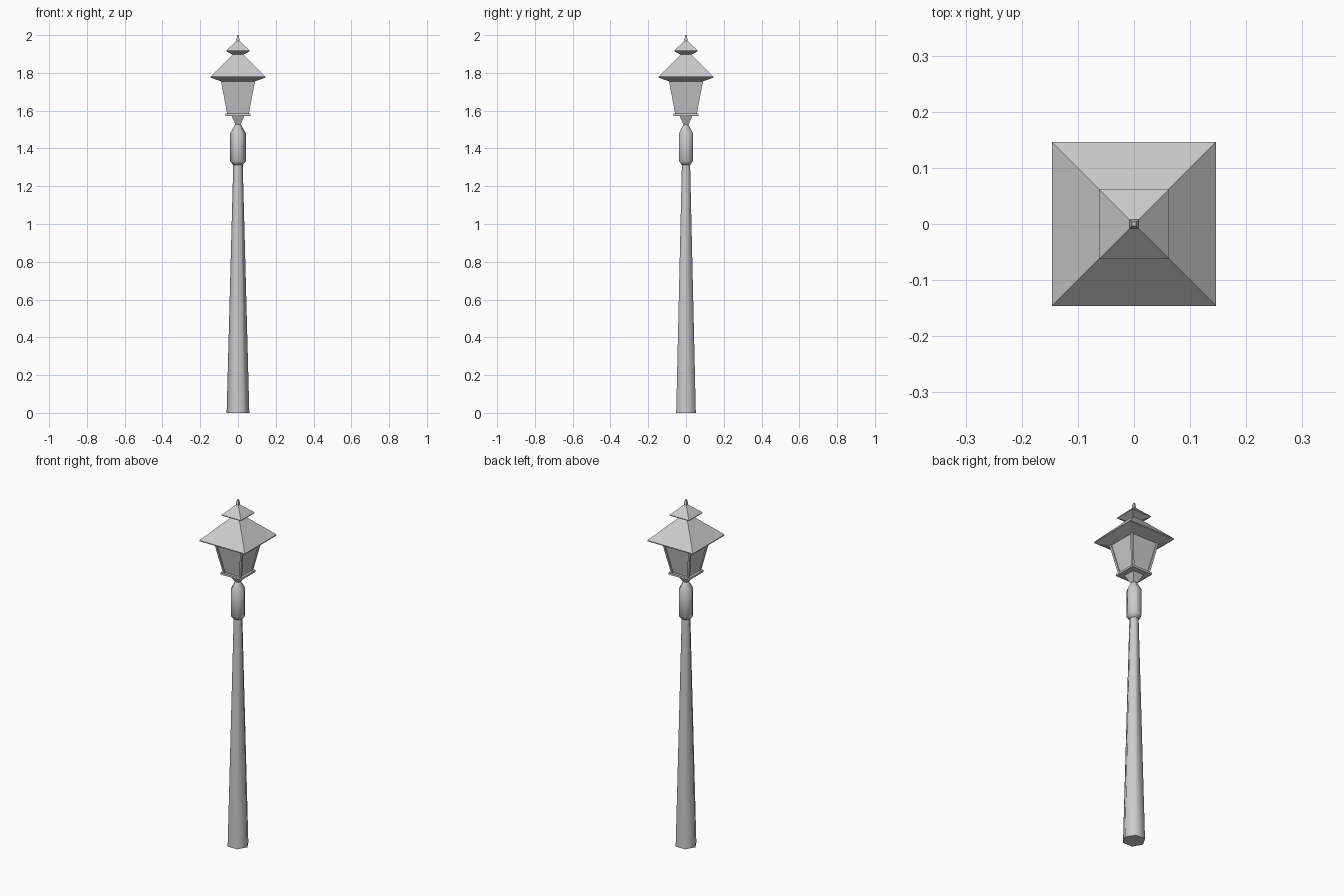
import bpy, bmesh, math
from mathutils import Vector

if "Cube" in bpy.data.objects:
    bpy.data.objects.remove(bpy.data.objects["Cube"])


def finish(name, bm):
    bmesh.ops.recalc_face_normals(bm, faces=bm.faces)
    me = bpy.data.meshes.new(name)
    bm.to_mesh(me)
    bm.free()
    ob = bpy.data.objects.new(name, me)
    bpy.context.collection.objects.link(ob)
    return ob


def loft(name, sides, profile, smooth=False):
    """Stack of capped polygon rings; for 4 sides r is the half width."""
    bm = bmesh.new()
    turn = math.pi / 4 if sides == 4 else 0
    k = math.sqrt(2) if sides == 4 else 1
    rings = []
    for r, z in profile:
        rings.append([bm.verts.new((k * r * math.cos(turn + i * math.tau / sides),
                                    k * r * math.sin(turn + i * math.tau / sides), z))
                      for i in range(sides)])
    for a, b in zip(rings, rings[1:]):
        for i in range(sides):
            j = (i + 1) % sides
            bm.faces.new((a[i], a[j], b[j], b[i]))
    bm.faces.new(rings[0])
    bm.faces.new(rings[-1])
    ob = finish(name, bm)
    if smooth:
        bpy.context.view_layer.objects.active = ob
        ob.select_set(True)
        bpy.ops.object.shade_smooth_by_angle(angle=math.radians(62))
        ob.select_set(False)
    return ob


# Hexagonal tapered post, collar and neck
loft("post", 6, [(0.06, 0), (0.025, 1.32)], True)
loft("collar", 6, [(0.025, 1.312), (0.042, 1.333), (0.042, 1.48), (0.015, 1.527)], True)

# Lantern foot and base plate
loft("lantern_foot", 4, [(0.012, 1.525), (0.036, 1.575)])
loft("base_plate", 4, [(0.066, 1.573), (0.066, 1.584)])

# Glass body, slightly recessed behind the corner bars
B, T, Z0, Z1 = 0.057, 0.091, 1.582, 1.762
loft("glass", 4, [(B - 0.006, Z0), (T - 0.006, Z1)])

# Four leaning corner bars
W = 0.012
bm = bmesh.new()
for sx in (-1, 1):
    for sy in (-1, 1):
        cube = bmesh.ops.create_cube(bm, size=1)["verts"]
        for v in cube:
            h = B if v.co.z < 0 else T
            z = Z0 if v.co.z < 0 else Z1
            c = h - W / 2
            v.co = Vector((sx * c + v.co.x * W, sy * c + v.co.y * W, z))
finish("corner_bars", bm)

# Main roof, small cap roof and finial
loft("roof", 4, [(0.088, 1.755), (0.146, 1.775), (0.146, 1.78), (0.026, 1.9)])
loft("cap_roof", 4, [(0.026, 1.895), (0.032, 1.899), (0.062, 1.914), (0.062, 1.918), (0.008, 1.97)])
loft("finial", 4, [(0.008, 1.962), (0.008, 1.975), (0.004, 2.0)])
